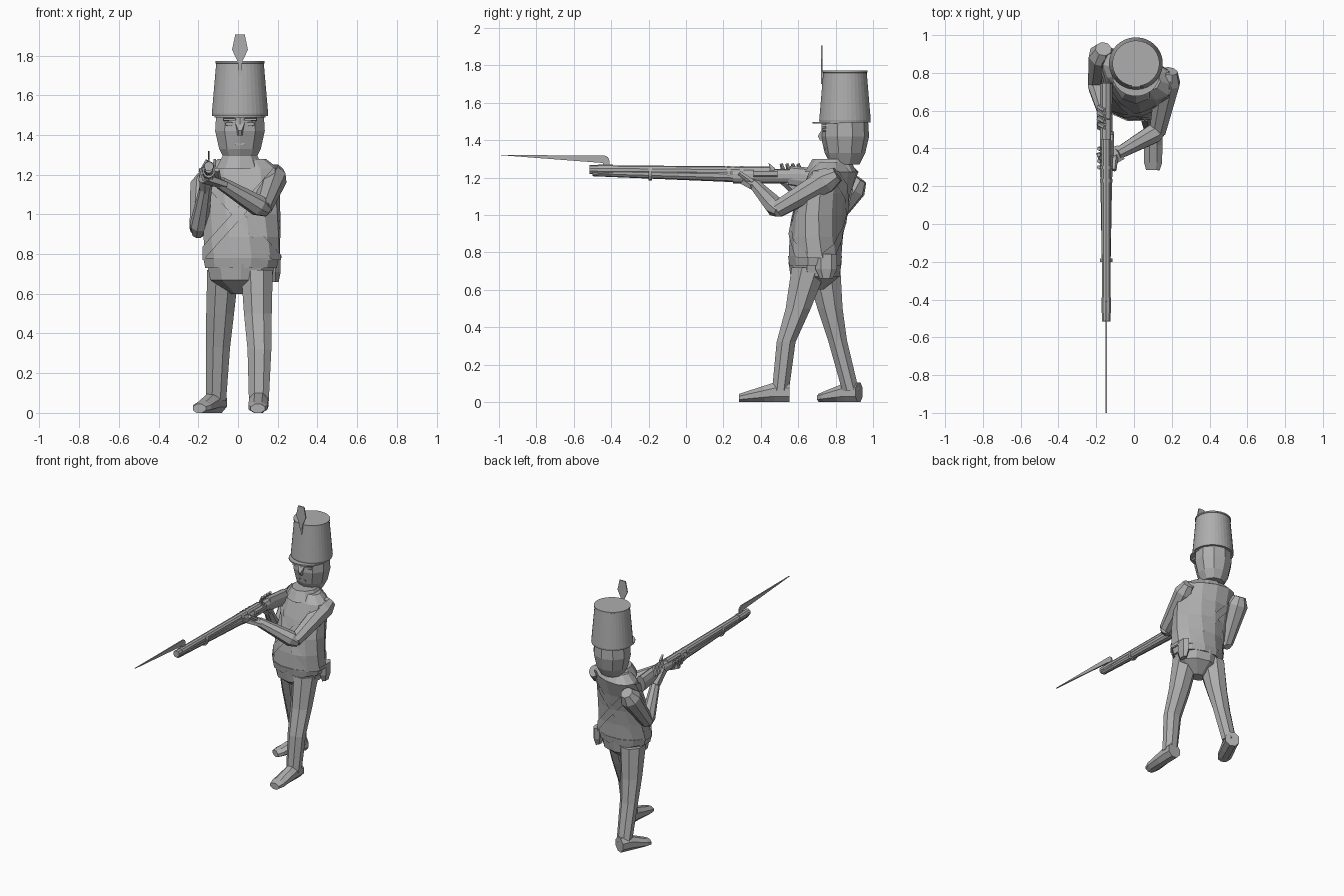
import bpy, bmesh, math
from mathutils import Vector

old = bpy.data.objects.get("Cube")
if old:
    bpy.data.objects.remove(old, do_unlink=True)

grey = bpy.data.materials.new("plain grey")
grey.use_nodes = True
tone = (.42, .42, .42, 1)
grey.diffuse_color = tone
grey.node_tree.nodes["Principled BSDF"].inputs["Base Color"].default_value = tone
SIDEWAYS, BACKWARD, UP = Vector((1, 0, 0)), Vector((0, 1, 0)), Vector((0, 0, 1))


def finish(bm, name):
    mesh = bpy.data.meshes.new(name)
    bm.to_mesh(mesh)
    bm.free()
    mesh.materials.append(grey)
    obj = bpy.data.objects.new(name, mesh)
    bpy.context.collection.objects.link(obj)


def skin(rings, sides, caps=True):
    """Bridge rings given as (centre, half width vector, half depth vector)."""
    bm = bmesh.new()
    loops = []
    for centre, across, along in rings:
        loop = []
        for i in range(sides):
            angle = math.tau * (i + .5) / sides
            reach = 1 / math.cos(math.pi / sides)
            loop.append(bm.verts.new(centre + reach * (across * math.cos(angle) + along * math.sin(angle))))
        loops.append(loop)
    for lower, upper in zip(loops, loops[1:]):
        for i in range(sides):
            bm.faces.new((lower[i - 1], lower[i], upper[i], upper[i - 1]))
    if caps:
        bm.faces.new(loops[0])
        bm.faces.new(loops[-1])
    bmesh.ops.recalc_face_normals(bm, faces=bm.faces)
    return bm


def turned(name, centre, profile, depth=1, sides=10):
    """Level rings round an upright axis; the profile lists (height, half width)."""
    x, y = centre
    rings = [(Vector((x, y, z)), SIDEWAYS * r, BACKWARD * r * depth) for z, r in profile]
    finish(skin(rings, sides), name)


def limb(name, start, end, thick, thin, sides=8, height=1, round_start=False):
    """Tapered bar between two points, optionally with a rounded start."""
    start, end = Vector(start), Vector(end)
    direction = (end - start).normalized()
    across = direction.cross(UP).normalized()
    along = across.cross(direction) * height
    sections = [(0, thick), (1, thin)]
    if round_start:
        sections = [(-.1, thick * .6), (.1, thick), (1, thin)]
    rings = [(start.lerp(end, t), across * r, along * r) for t, r in sections]
    finish(skin(rings, sides), name)


def plate(name, corners, thickness, direction):
    """Extrude a flat outline evenly about its plane."""
    bm = bmesh.new()
    face = bm.faces.new([bm.verts.new(Vector(c) - direction * thickness / 2) for c in corners])
    result = bmesh.ops.extrude_face_region(bm, geom=[face])
    moved = [g for g in result["geom"] if isinstance(g, bmesh.types.BMVert)]
    bmesh.ops.translate(bm, verts=moved, vec=direction * thickness)
    bmesh.ops.recalc_face_normals(bm, faces=bm.faces)
    finish(bm, name)


def coat_shape(caps=True):
    """Coat that twists as it rises, bringing the left shoulder forward."""
    rings = []
    for step in range(6):
        t = min(step / 4, 1)
        closing = .65 if step == 5 else 1
        twist = math.radians(-25 * t)
        across = Vector((math.cos(twist), math.sin(twist), 0))
        centre = Vector((.02, .69 + .1 * t * t, .77 + .46 * t + .05 * (step == 5)))
        rings.append((centre, across * .19 * closing,
                      UP.cross(across) * (.14 - .03 * t * t) * closing))
    return skin(rings, 12, caps)


finish(coat_shape(), "coat")

# Crossed straps, sliced from a slightly larger copy of the coat
for name, side in (("strap_from_left", 1), ("strap_from_right", -1)):
    bm = coat_shape(caps=False)
    bm.normal_update()
    swollen = [(vert, vert.co + vert.normal * .008) for vert in bm.verts]
    for vert, place in swollen:
        vert.co = place
    for edge in (-1, 1):
        normal = Vector((side, 0, -.9)).normalized() * edge
        bmesh.ops.bisect_plane(bm, geom=bm.verts[:] + bm.edges[:] + bm.faces[:],
                               plane_co=UP + normal * .024, plane_no=normal, clear_outer=True)
    finish(bm, name)

# Collar, belt, hips and side pouch
waist = (.015, .69)
turned("collar", (.01, .775), [(1.23, .12), (1.3, .085)], 1.1)
turned("waist_belt", waist, [(.73, .18), (.78, .19)], .76, 12)
turned("hips", waist, [(.6, .05), (.67, .155), (.75, .17)], .8)
turned("pouch", (.19, .75), [(.66, .015), (.71, .025), (.79, .025)], 2, 6)


def leg(name, joints):
    """Level rings from hip to ankle, slimming on the way down."""
    rings = []
    for i, joint in enumerate(joints):
        t = i / (len(joints) - 1)
        rings.append((Vector(joint), SIDEWAYS * (.08 - .03 * t), BACKWARD * (.045 + .05 * (1 - t) ** 2)))
    finish(skin(rings, 8), name)


def shoe(name, toe, heel):
    """Flat soled wedge that rises from toe to heel."""
    toe, heel = Vector(toe), Vector(heel)
    across = (heel - toe).cross(UP).normalized()
    rings = []
    for t in (0, .15, .5, .7, 1):
        height = .022 + .03 * min(t / .7, 1)
        width = .036 if t == 0 else .048
        rings.append((toe.lerp(heel, t) + UP * height, across * width, UP * height))
    finish(skin(rings, 8), name)


# Striding legs and shoes
leg("left_leg", [(.095, .66, .72), (.1, .6, .5), (.108, .535, .32), (.105, .505, .06)])
leg("right_leg", [(-.075, .73, .72), (-.09, .77, .5), (-.1, .81, .33), (-.11, .88, .06)])
shoe("left_shoe", (.1, .285, 0), (.105, .553, 0))
shoe("right_shoe", (-.195, .715, 0), (-.1, .925, 0))

# Head and face
skull = (.01, .85)
turned("head", skull, [(1.27, .075), (1.33, .105), (1.42, .125), (1.5, .12)], .98)
limb("nose", (.01, .75, 1.43), (.01, .71, 1.41), .025, .008, 4, 1.6)
limb("mouth", (.01, .77, 1.355), (.01, .737, 1.355), .03, .025, 4, .2)
for name, side in (("left", 1), ("right", -1)):
    x = .01 + side * .052
    limb(name + "_eye", (x, .76, 1.455), (x, .73, 1.455), .028, .022, 8, .4)
    limb(name + "_brow", (x, .76, 1.478), (x, .725, 1.478), .034, .03, 4, .2)

# Tall hat with peak and plume
turned("hat", skull, [(1.495, .14), (1.507, .142), (1.76, .12), (1.762, .124), (1.772, .124)], .97, 36)
turned("hat_peak", (.01, .805), [(1.488, .128), (1.498, .128)], 1, 24)
half = [(.006, 1.7), (.012, 1.77), (.04, 1.83), (.024, 1.905)]
outline = half + [(-x, z) for x, z in reversed(half)]
plate("plume", [(.01 + x, .727, z) for x, z in outline], .008, BACKWARD)

# Arms
left_elbow, left_wrist = (.125, .49, 1.03), (-.09, .37, 1.16)
right_elbow, right_wrist = (-.2, .74, .92), (-.16, .58, 1.15)
limb("left_upper_arm", (.185, .78, 1.2), left_elbow, .064, .043, round_start=True)
limb("left_forearm", left_elbow, left_wrist, .05, .03, round_start=True)
limb("right_upper_arm", (-.165, .91, 1.17), right_elbow, .068, .042, round_start=True)
limb("right_forearm", right_elbow, right_wrist, .045, .028, round_start=True)

# Hands and curled fingers
limb("left_hand", (-.07, .38, 1.15), (-.175, .33, 1.185), .04, .05, 6, .5)
limb("left_thumb", (-.1, .36, 1.17), (-.105, .285, 1.225), .014, .01, 5)
limb("right_hand", (-.165, .6, 1.13), (-.165, .52, 1.215), .028, .032, 6, 1.2)
for i, finger in enumerate(("index", "middle", "ring", "little")):
    y = .3 + .033 * i
    limb(f"left_{finger}_finger", (-.165, y, 1.175), (-.187, y, 1.235), .012, .009, 5)
    y = .51 + .03 * i
    limb(f"right_{finger}_finger", (-.185, y + .02, 1.21), (-.155, y, 1.272), .012, .008, 5)


# Musket, lying along one front to back line
def gun_part(name, front, back, front_radius, back_radius, height=1):
    """Each end is given as (distance back, height)."""
    limb(name, (GUN, *front), (GUN, *back), front_radius, back_radius, 10, height)


GUN = -.147
gun_part("barrel", (-.515, 1.242), (.45, 1.232), .023, .025)
gun_part("fore_stock", (-.5, 1.226), (.28, 1.208), .018, .032)
gun_part("middle_stock", (.25, 1.208), (.58, 1.208), .032, .032, 1.15)
gun_part("butt_stock", (.55, 1.208), (.74, 1.185), .03, .034, 1.7)
for name, y in (("front_band", -.2), ("middle_band", .22), ("rear_band", .29)):
    gun_part(name, (y, 1.222), (y + .018, 1.222), .032, .032, 1.15)
lock = GUN + .03
limb("lock_pan", (lock, .36, 1.222), (lock, .49, 1.222), .012, .012, 6, 1.5)
hammer = [(.43, 1.21), (.47, 1.21), (.475, 1.25), (.44, 1.28), (.45, 1.245)]
plate("hammer", [(lock, y, z) for y, z in hammer], .014, SIDEWAYS)

# Bayonet with a curved arm down to its socket
bend = []
for i in range(5):
    angle = math.pi / 8 * i
    bend.append((.03 * math.sin(angle) - .44, .03 * math.cos(angle) + 1.288))
blade = [(-1, 1.32)] + bend + [(-.41, 1.255), (-.44, 1.255), (-.445, 1.278), (-.5, 1.282)]
plate("bayonet", [(GUN, y, z) for y, z in blade], .009, SIDEWAYS)
gun_part("bayonet_socket", (-.47, 1.241), (-.39, 1.241), .026, .026)
